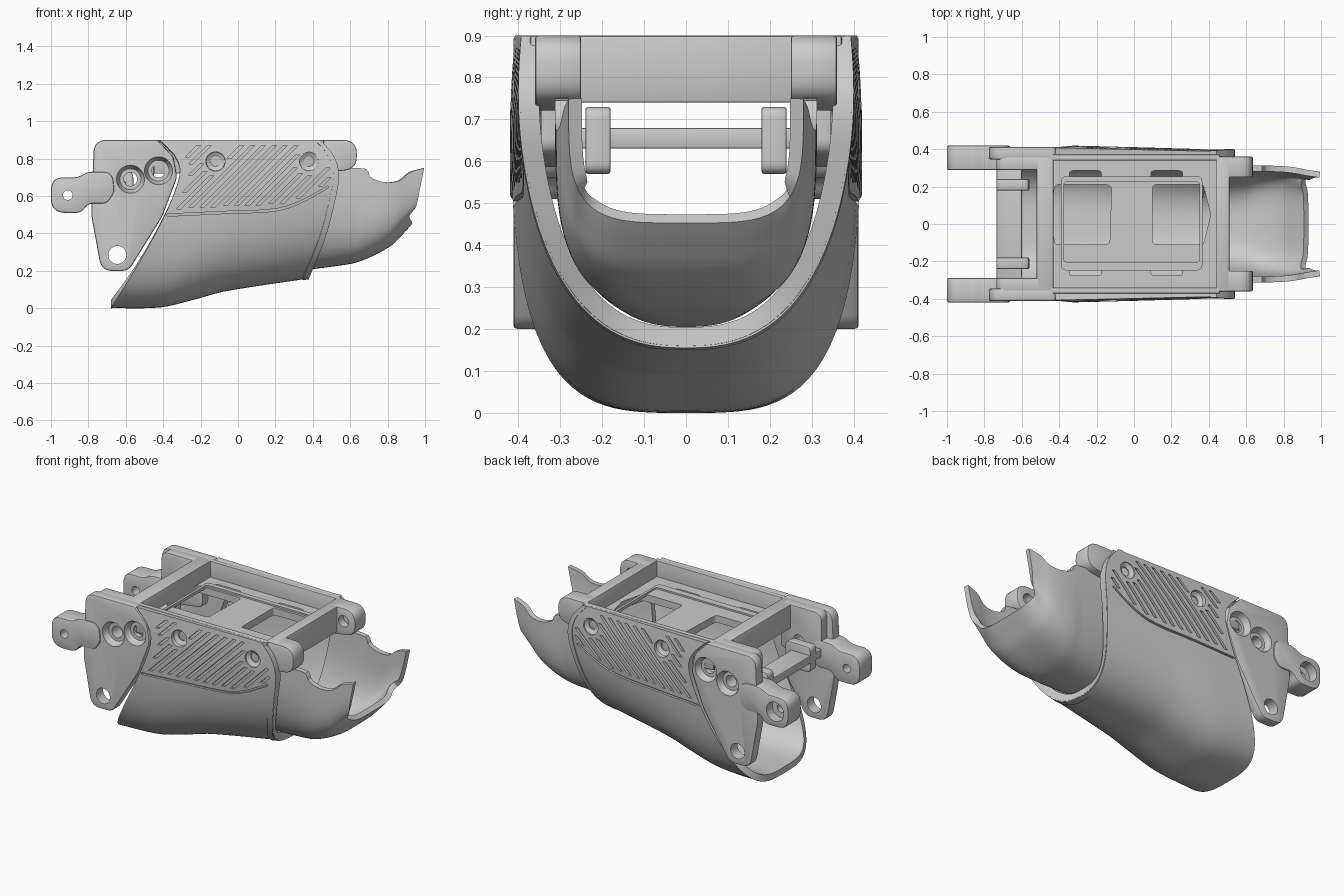
import bpy, bmesh, math
from mathutils import Vector

if "Cube" in bpy.data.objects:
    bpy.data.objects.remove(bpy.data.objects["Cube"])


def curve(pts):
    """Smooth function through (x, y) points."""
    n = len(pts) - 1
    slope = lambda a, b: (pts[b][1] - pts[a][1]) / (pts[b][0] - pts[a][0])
    m = [slope(max(i - 1, 0), min(i + 1, n)) for i in range(n + 1)]

    def f(x):
        x = min(max(x, pts[0][0]), pts[n][0])
        i = next(k for k in range(n) if x <= pts[k + 1][0])
        h = pts[i + 1][0] - pts[i][0]
        s = (x - pts[i][0]) / h
        return ((2*s**3 - 3*s*s + 1) * pts[i][1] + (s**3 - 2*s*s + s) * h * m[i]
                + (3*s*s - 2*s**3) * pts[i + 1][1] + (s**3 - s*s) * h * m[i + 1])
    return f


def fillet(pts, seg=7):
    """Round each corner of a closed (x, z, radius) outline."""
    out = []
    for i, (x, z, r) in enumerate(pts):
        p = Vector((x, z))
        a, b = (Vector(pts[j % len(pts)][:2]) - p for j in (i - 1, i + 1))
        d = min(r / math.tan(a.angle(b) / 2), a.length * .49, b.length * .49)
        p1, p2 = p + a.normalized() * d, p + b.normalized() * d
        for k in range(seg + 1):
            s = k / seg
            out.append(tuple(p1 * (1 - s)**2 + p * 2 * s * (1 - s) + p2 * s * s))
    return out


def rrect(x0, x1, y0, y1, r):
    return fillet([(x0, y0, r), (x1, y0, r), (x1, y1, r), (x0, y1, r)])


def prism(bm, pts, h0, h1, axis='y'):
    """Extrude an outline; heights may be functions of the outline point."""
    def ring(h):
        hs = [h(a, b) if callable(h) else h for a, b in pts]
        return [bm.verts.new((a, k, b) if axis == 'y' else (a, b, k)) for (a, b), k in zip(pts, hs)]
    lo, hi = ring(h0), ring(h1)
    n = len(pts)
    bm.faces.new(lo)
    bm.faces.new(hi[::-1])
    for i in range(n):
        bm.faces.new((lo[i], hi[i], hi[(i + 1) % n], lo[(i + 1) % n]))


def box(bm, x0, x1, y0, y1, z0, z1):
    prism(bm, [(x0, y0), (x1, y0), (x1, y1), (x0, y1)], z0, z1, 'z')


def lathe(bm, cx, cz, prof, seg=28):
    """Turned solid around an axis parallel to y."""
    rings = [[bm.verts.new((cx + r * math.cos(6.28318531 * k / seg), y, cz + r * math.sin(6.28318531 * k / seg)))
              for k in range(seg)] for r, y in prof]
    for a, b in zip(rings, rings[1:]):
        for k in range(seg):
            bm.faces.new((a[k], b[k], b[(k + 1) % seg], a[(k + 1) % seg]))
    bm.faces.new(rings[0])
    bm.faces.new(rings[-1][::-1])


def loft(f, nt, nu, t0=0., t1=1.):
    bm = bmesh.new()
    g = [[bm.verts.new(f(t0 + (t1 - t0) * i / nt, math.pi * j / nu)) for j in range(nu + 1)] for i in range(nt + 1)]
    for i in range(nt):
        for j in range(nu):
            bm.faces.new((g[i][j], g[i + 1][j], g[i + 1][j + 1], g[i][j + 1]))
    return bm


def make(name, bm, thick=0, bevel=0, cutter=None):
    def raw(nm, b, closed):
        if closed:
            bmesh.ops.recalc_face_normals(b, faces=b.faces)
        me = bpy.data.meshes.new(nm)
        b.to_mesh(me)
        b.free()
        o = bpy.data.objects.new(nm, me)
        bpy.context.collection.objects.link(o)
        return o
    o = raw(name, bm, not thick)
    if thick:
        m = o.modifiers.new('wall', 'SOLIDIFY')
        m.thickness, m.offset, m.use_even_offset = thick, -1, True
    if bevel:
        m = o.modifiers.new('bevel', 'BEVEL')
        m.width, m.segments, m.limit_method, m.angle_limit = bevel, 2, 'ANGLE', math.radians(45)
    if cutter:
        c = raw(name + '_cutter', cutter, True)
        c.hide_render = True
        m = o.modifiers.new('cut', 'BOOLEAN')
        m.object, m.operation, m.solver = c, 'DIFFERENCE', 'EXACT'
    me = bpy.data.meshes.new_from_object(o.evaluated_get(bpy.context.evaluated_depsgraph_get()))
    o.modifiers.clear()
    o.data = me
    if cutter:
        bpy.data.objects.remove(c)
    me.shade_smooth()
    me.set_sharp_from_angle(angle=math.radians(30))
    return o


# Outer shell: U section swept between two curved end edges
xl = curve([(0, -.68), (.25, -.524), (.5, -.39), (.66, -.325), (.745, -.31), (.82, -.34), (.9, -.42)])
xr = curve([(.16, .38), (.37, .465), (.58, .52), (.716, .54), (.82, .51), (.9, .44)])
zb = curve([(0, 0), (.25, .005), (.4, .045), (.55, .09), (1, .16)])
taper = lambda z: 1 - .03 * max(0, (z - .65) / .25)**2
wid = lambda t: .42 - .02 * t
power = lambda t: 3.5 - t


def unit(a, n):
    c, s = math.cos(a), math.sin(a)
    r = (abs(c)**n + abs(s)**n)**(-1 / n)
    return r * c, max(r * s, 0)


def shell_point(t, a, grow=0.):
    c, d = unit(a, power(t))
    z = .9 - (.9 - zb(t) + grow) * d
    return (xl(z) + (xr(z) - xl(z)) * t, c * (wid(t) + grow) * taper(z), z)


def surf(x, z):
    t = min(max((x - xl(z)) / (xr(z) - xl(z)), 0), 1)
    d, n = (.9 - z) / (.9 - zb(t)), power(t)
    return wid(t) * taper(z) * (1 - d**n)**(1 / n)


# Slanted grip grooves, seam line and screw holes in the shell
seam = curve([(-.42, .49), (-.1, .505), (.2, .52), (.33, .56), (.52, .665)])
screws = [(-.12, .785), (.38, .785)]
cut = bmesh.new()
for s in (1, -1):
    inner, outer = (lambda x, z: s * (surf(x, z) - .014)), (lambda x, z: s * (surf(x, z) + .03))
    for k in range(18):
        run = []
        for q in range(36):
            z = .53 + q * .01
            x = -.62 + k * .058 + (z - .53)
            ok = (q < 35 and xl(z) + .04 < x < xr(z) - .06 and z > seam(x) + .035
                  and all(math.hypot(x + .01 - a, z - b) > .07 for a, b in screws))
            if ok:
                run.append((x, z))
                continue
            if len(run) > 4:
                (xa, za), (xb, zt) = run[0], run[-1]
                prism(cut, [(xa, za), (xa + .022, za), (xb + .022, zt), (xb, zt)], inner, outer)
            run = []
    line = [(-.38 + .86 * i / 16, seam(-.38 + .86 * i / 16)) for i in range(17)]
    prism(cut, line + [(x, z + .012) for x, z in line[::-1]], inner, outer)
    for x, z in screws:
        lathe(cut, x, z, [(.055, s * .45), (.05, s * .392), (.027, s * .378), (.027, s * .3)])
make('outer_shell', loft(shell_point, 28, 72), thick=.04, cutter=cut)
make('shell_rim', loft(lambda t, a: shell_point(t, a, .005), 3, 72, .965, 1.), thick=.05)

# Fingertip scoop with two horns
tx = curve([(0, .45), (.4, .685), (.48, .71), (.6, .786), (.75, .866), (.87, .92), (1, .995)])
tz = curve([(0, .745), (.4, .745), (.48, .70), (.6, .674), (.75, .684), (.87, .727), (1, .749)])
bx = curve([(0, .36), (.3, .52), (.5, .65), (.75, .813), (.9, .893), (1, .936)])
bz = curve([(0, .205), (.3, .225), (.5, .25), (.75, .33), (.9, .406), (1, .453)])
tw = curve([(0, .31), (.6, .31), (1, .28)])


def tip_point(t, a):
    c, d = unit(a, 2.5 + 1.5 * t)
    x = tx(t) + (bx(t) - tx(t)) * d - .028 * t**6 * math.exp(-((d - .86) / .1)**2)
    return (x, c * tw(t), tz(t) + (bz(t) - tz(t)) * d)


make('fingertip_scoop', loft(tip_point, 30, 60), thick=.032)

# Tray floor with windows and slots
bm, cut = bmesh.new(), bmesh.new()
box(bm, -.47, .47, -.36, .36, .755, .80)
window = [(-.42, -.11, .02), (-.13, -.11, .03), (-.12, .21, .03), (-.42, .21, .02), (-.455, .05, .03)]
prism(cut, fillet(window), .7, .85, 'z')
prism(cut, fillet([(.1, -.11, .02), (.37, -.11, .02), (.41, .05, .03), (.37, .21, .02), (.1, .21, .02)]), .7, .85, 'z')
for x in (-.345, .09):
    for y in (.23, -.275):
        prism(cut, rrect(x, x + .17, y, y + .055, .02), .7, .85, 'z')
make('tray_floor', bm, cutter=cut)

# Thin raised frame on the tray floor
bm, cut = bmesh.new(), bmesh.new()
prism(bm, rrect(-.39, .365, -.248, .255, .03), .79, .81, 'z')
prism(cut, rrect(-.375, .35, -.205, .225, .02), .7, .85, 'z')
make('tray_frame', bm, cutter=cut)

# Tray walls and end beams
for name, b in {'tray_wall_back': (-.45, .46, .34, .372, .72, .9), 'tray_wall_front': (-.45, .46, -.372, -.34, .72, .9),
                'rear_beam': (-.52, -.43, -.36, .36, .75, .9), 'hinge_beam': (.44, .51, -.355, .355, .74, .9)}.items():
    bm = bmesh.new()
    box(bm, *b)
    make(name, bm, bevel=.006)

# Rear cross bar with end tabs
bm = bmesh.new()
prism(bm, rrect(-.735, -.60, -.3, .3, .02), .63, .68, 'z')
make('cross_bar', bm, bevel=.006)
for i, y in enumerate((-.24, .18)):
    bm = bmesh.new()
    prism(bm, rrect(-.735, -.56, .57, .73, .03), y, y + .06)
    make(f'cross_bar_tab_{i}', bm, bevel=.006)

# Central hinge lugs
for i, y in enumerate((-.062, .062)):
    bm, cut = bmesh.new(), bmesh.new()
    prism(bm, fillet([(.47, .9, .01), (.695, .9, .14), (.695, .6, .14), (.47, .6, .1)], 12), y, y + .061)
    lathe(cut, .575, .72, [(.035, y - .1), (.035, y + .2)])
    make(f'hinge_lug_{i}', bm, bevel=.008, cutter=cut)

cheek = fillet([(-.77, .9, .07), (-.43, .9, .03), (-.345, .81, .06), (-.325, .70, .1), (-.405, .49, .3),
                (-.585, .2, .07), (-.73, .2, .07), (-.785, .5, .3)], 10)
block = fillet([(-.735, .9, .05), (-.45, .9, .02), (-.45, .62, .04), (-.735, .58, .05)])
link = fillet([(-1, .51, .09), (-1, .70, .09), (-.86, .70, .08), (-.8, .73, .1), (-.67, .73, .06),
               (-.66, .62, .06), (-.70, .56, .05), (-.8, .56, .06), (-.84, .51, .06)], 9)
for s, side in ((-1, 'front'), (1, 'back')):
    # Side cheek plate with countersunk holes
    holes = [(-.575, .69, .075, .036), (-.425, .735, .075, .036)]
    bm, cut = bmesh.new(), bmesh.new()
    prism(bm, cheek, s * .345, s * .412)
    for x, z, r, q in holes:
        lathe(cut, x, z, [(r, s * .5), (r, s * .408), (r * .75, s * .375), (q, s * .375), (q, s * .2)])
    lathe(cut, -.645, .285, [(.048, s * .5), (.048, s * .2)])
    make('cheek_plate_' + side, bm, bevel=.01, cutter=cut)
    # Thick inner mount behind the cheek
    bm, cut = bmesh.new(), bmesh.new()
    prism(bm, block, s * .29, s * .36)
    lathe(cut, -.575, .69, [(.036, s * .5), (.036, s * .2)])
    make('cheek_mount_' + side, bm, bevel=.006, cutter=cut)
    # Rear link arm
    bm, cut = bmesh.new(), bmesh.new()
    prism(bm, link, s * .288, s * .42)
    bore = [(.06, .5), (.06, .36), (.026, .36), (.026, .2)] if s > 0 else [(.026, -.5), (.026, -.2)]
    lathe(cut, -.91, .605, bore)
    make('link_arm_' + side, bm, bevel=.01, cutter=cut)
    # Outer hinge ear
    bm, cut = bmesh.new(), bmesh.new()
    prism(bm, fillet([(.44, .9, .01), (.635, .9, .075), (.635, .745, .075), (.44, .72, .01)], 10), s * .25, s * .36)
    lathe(cut, .555, .82, [(.035, s * .3), (.035, s * .2)])
    make('hinge_ear_' + side, bm, bevel=.008, cutter=cut)
